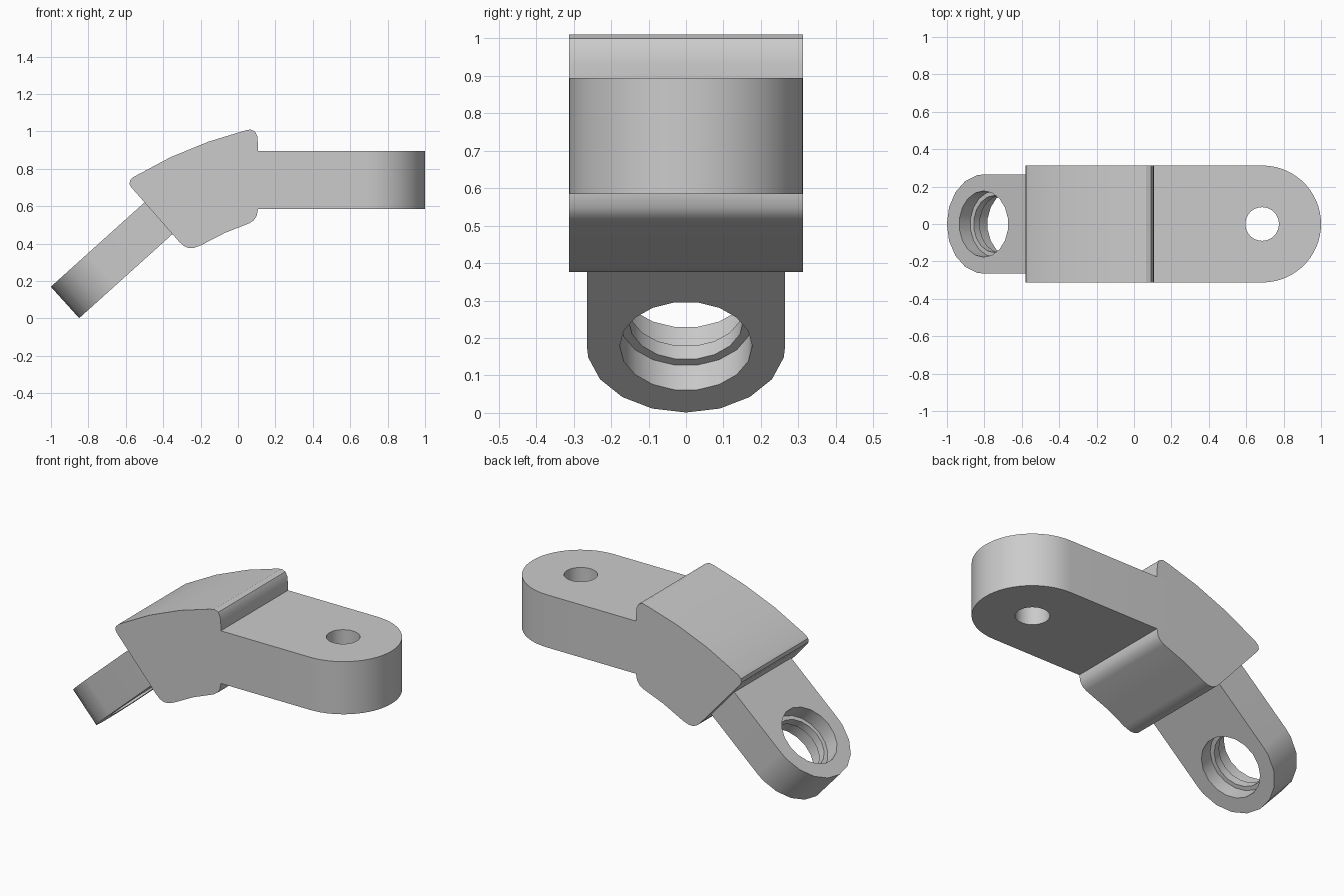
import bpy, bmesh
from math import radians, sin, cos
from mathutils import Matrix, Vector

cube = bpy.data.objects.get("Cube")
if cube:
    bpy.data.objects.remove(cube, do_unlink=True)

# One plain grey for the whole bracket
grey = bpy.data.materials.new("matte_grey")
grey.use_nodes = True
grey.diffuse_color = (0.6, 0.6, 0.6, 1)
grey.node_tree.nodes["Principled BSDF"].inputs["Base Color"].default_value = (0.6, 0.6, 0.6, 1)


def finish(name, bm, matrix):
    bm.transform(matrix)
    bmesh.ops.recalc_face_normals(bm, faces=bm.faces)
    mesh = bpy.data.meshes.new(name)
    bm.to_mesh(mesh)
    bm.free()
    mesh.materials.append(grey)
    obj = bpy.data.objects.new(name, mesh)
    bpy.context.collection.objects.link(obj)
    return obj


def prism(name, outline, thickness, matrix):
    """Extrude a flat outline evenly to both sides of its plane."""
    bm = bmesh.new()
    face = bm.faces.new([bm.verts.new((x, y, -thickness / 2)) for x, y in outline])
    out = bmesh.ops.extrude_face_region(bm, geom=[face])
    top = [v for v in out["geom"] if isinstance(v, bmesh.types.BMVert)]
    bmesh.ops.translate(bm, verts=top, vec=Vector((0, 0, thickness)))
    return finish(name, bm, matrix)


def cylinder(name, radius, depth, segments, matrix):
    bm = bmesh.new()
    bmesh.ops.create_cone(bm, cap_ends=True, segments=segments,
                          radius1=radius, radius2=radius, depth=depth)
    return finish(name, bm, matrix)


def rounded_tongue(radius, length, angles):
    """Tongue with its round end at x = 0 and a square end at x = length."""
    arc = [(radius - radius * cos(radians(a)), radius * sin(radians(a))) for a in angles]
    return arc + [(length, radius), (length, -radius)]


def combine(target, tool, operation):
    """Apply a boolean and discard the tool object."""
    mod = target.modifiers.new(operation.lower(), "BOOLEAN")
    mod.operation = operation
    mod.solver = "EXACT"
    mod.object = tool
    activate(target)
    bpy.ops.object.modifier_apply(modifier=mod.name)
    bpy.data.objects.remove(tool, do_unlink=True)


def activate(obj):
    bpy.ops.object.select_all(action="DESELECT")
    obj.select_set(True)
    bpy.context.view_layer.objects.active = obj


# Curved central body, drawn from the side and extruded across
profile = [
    (-0.57, 0.70), (-0.58, 0.718), (-0.577, 0.738), (-0.56, 0.755),
    (-0.36, 0.862), (-0.16, 0.944), (0.03, 1.002), (0.065, 1.01),
    (0.09, 1.0), (0.103, 0.975), (0.107, 0.93), (0.107, 0.585),
    (0.1, 0.548), (0.085, 0.525), (0.06, 0.508), (-0.07, 0.457),
    (-0.2, 0.39), (-0.235, 0.377), (-0.265, 0.376), (-0.29, 0.387),
    (-0.315, 0.41)]
body = prism("bracket_body", profile, 0.625, Matrix.Rotation(radians(90), 4, "X"))

# Level arm with a rounded end and a small pin hole
arm_place = Matrix.Translation((1, 0, 0.74)) @ Matrix.Rotation(radians(180), 4, "Z")
arm = prism("level_arm", rounded_tongue(0.3125, 1.0, range(-90, 91, 6)), 0.31, arm_place)
pin_hole = cylinder("pin_hole", 0.09, 1, 32, Matrix.Translation((0.685, 0, 0.74)))
combine(arm, pin_hole, "DIFFERENCE")
combine(body, arm, "UNION")

# Sloping tab, bored from both faces so that a thin inner lip remains
tab_place = Matrix.Translation((-0.925, 0, 0.085)) @ Matrix.Rotation(radians(-42), 4, "Y")
tab_angles = [-90, *range(-80, 81, 20), 90]
tab = prism("sloping_tab", rounded_tongue(0.265, 0.8, tab_angles), 0.226, tab_place)
bores = [(0.153, 0.6, 0), (0.177, 0.4, 0.224), (0.177, 0.4, -0.224)]
for radius, depth, offset in bores:
    bore = cylinder("bore", radius, depth, 18,
                    tab_place @ Matrix.Translation((0.265, 0, offset)))
    combine(tab, bore, "DIFFERENCE")

# Smooth the rounded surfaces while keeping crisp edges
for part in (body, tab):
    activate(part)
    bpy.ops.object.shade_smooth_by_angle(angle=radians(30))
